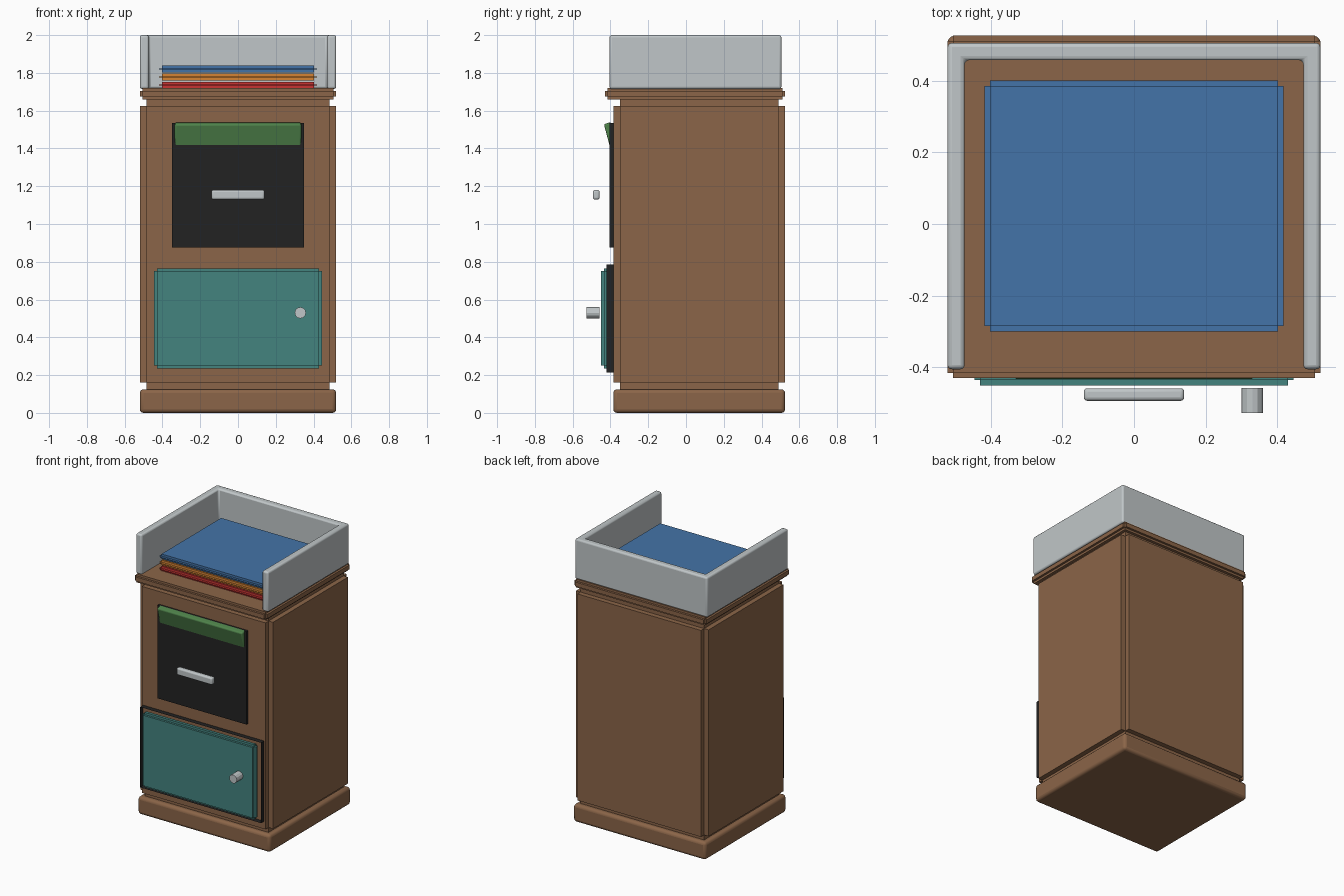
import bpy, bmesh, math
from mathutils import Matrix, Vector

cube = bpy.data.objects.get("Cube")
if cube:
    bpy.data.objects.remove(cube, do_unlink=True)


def material(name, rgb):
    """Flat colour given as 0-255 sRGB, stored linear."""
    lin = [((c / 255 + 0.055) / 1.055) ** 2.4 for c in rgb]
    m = bpy.data.materials.new(name)
    m.use_nodes = True
    m.diffuse_color = (*lin, 1)
    m.node_tree.nodes["Principled BSDF"].inputs["Base Color"].default_value = (*lin, 1)
    return m


WOOD = material("brown wood", (139, 101, 72))
GREY = material("light grey metal", (192, 198, 200))
BLACK = material("black", (34, 34, 34))
TEAL = material("teal", (68, 131, 127))
GREEN = material("green", (78, 130, 74))
BLUE = material("blue", (68, 116, 168))
ORANGE = material("orange", (214, 132, 52))
RED = material("red", (200, 52, 50))


def finish(name, bm, mat, bevel=0, segments=3):
    bmesh.ops.recalc_face_normals(bm, faces=bm.faces)
    me = bpy.data.meshes.new(name)
    bm.to_mesh(me)
    bm.free()
    me.materials.append(mat)
    ob = bpy.data.objects.new(name, me)
    bpy.context.collection.objects.link(ob)
    if bevel:
        mod = ob.modifiers.new("rounded edges", "BEVEL")
        mod.width, mod.segments = bevel, segments
        bpy.ops.object.select_all(action="DESELECT")
        ob.select_set(True)
        bpy.context.view_layer.objects.active = ob
        bpy.ops.object.shade_smooth_by_angle(angle=math.radians(35))
    return ob


def cuboid(x, y, z, inset=0):
    bm = bmesh.new()
    size = [b - a - 2 * inset for a, b in (x, y, z)]
    mid = [(a + b) / 2 for a, b in (x, y, z)]
    bmesh.ops.create_cube(bm, size=1, matrix=Matrix.Translation(mid) @ Matrix.Diagonal((*size, 1)))
    return bm


def box(name, x, y, z, mat, bevel=0):
    return finish(name, cuboid(x, y, z), mat, bevel)


def notched_box(name, x, y, z, notch, mat):
    """Box whose every edge is cut by a square step."""
    bm = cuboid(x, y, z, notch)
    bm.normal_update()
    for f in list(bm.faces):
        normal = f.normal.copy()
        raised = bmesh.ops.extrude_discrete_faces(bm, faces=[f])["faces"][0]
        bmesh.ops.translate(bm, verts=raised.verts, vec=normal * notch)
    bmesh.ops.remove_doubles(bm, verts=bm.verts, dist=0.0001)
    return finish(name, bm, mat)


# Cabinet
box("base_plinth", (-.52, .52), (-.385, .525), (0, .125), WOOD, .02)
notched_box("cabinet_body", (-.52, .52), (-.385, .525), (.125, 1.66), .035, WOOD)
notched_box("countertop", (-.52, .52), (-.43, .525), (1.66, 1.72), .015, WOOD)

# Three-sided tray wall
bm = bmesh.new()
right_half = [(.52, -.405), (.52, .505)]
inner = [(.472, .457), (.472, -.405)]
outline = right_half + [(-x, y) for x, y in reversed(right_half)]
outline += [(-x, y) for x, y in reversed(inner)] + inner
face = bm.faces.new([bm.verts.new((x, y, 1.715)) for x, y in outline])
up = bmesh.ops.extrude_face_region(bm, geom=[face])["geom"]
bmesh.ops.translate(bm, verts=[v for v in up if isinstance(v, bmesh.types.BMVert)], vec=(0, 0, .285))
finish("tray_wall", bm, GREY, .012)

# Stacked sheets
for i, (name, mat) in enumerate((("red_sheet", RED), ("orange_sheet", ORANGE), ("blue_sheet", BLUE))):
    z = 1.717 + i * .043
    notched_box(name, (-.417, .417), (-.3, .4), (z, z + .036), .0155, mat)

# Upper opening with green flap and handle
box("upper_panel", (-.35, .35), (-.405, -.38), (.875, 1.535), BLACK)
flap = box("flap", (-.335, .335), (-.02, .02), (-.08, .08), GREEN, .01)
flap.location = (0, -.395, 1.457)
flap.rotation_euler.x = math.radians(15)
box("handle", (-.14, .14), (-.493, -.458), (1.13, 1.18), GREY, .01)

# Lower door with thin rim and knob
bm = cuboid((-.475, .475), (-.42, -.385), (.215, .785))
bm.normal_update()
bmesh.ops.delete(bm, geom=[f for f in bm.faces if abs(f.normal.y) > .5], context="FACES")
finish("door_rim", bm, BLACK)
notched_box("door", (-.445, .445), (-.45, -.4), (.235, .765), .015, TEAL)

bm = bmesh.new()
bmesh.ops.create_cone(bm, cap_ends=True, segments=12, radius1=.03, radius2=.03, depth=.07,
                      matrix=Matrix.Translation((.33, -.492, .53)) @ Matrix.Rotation(math.pi / 2, 4, "X"))
finish("door_knob", bm, GREY)
